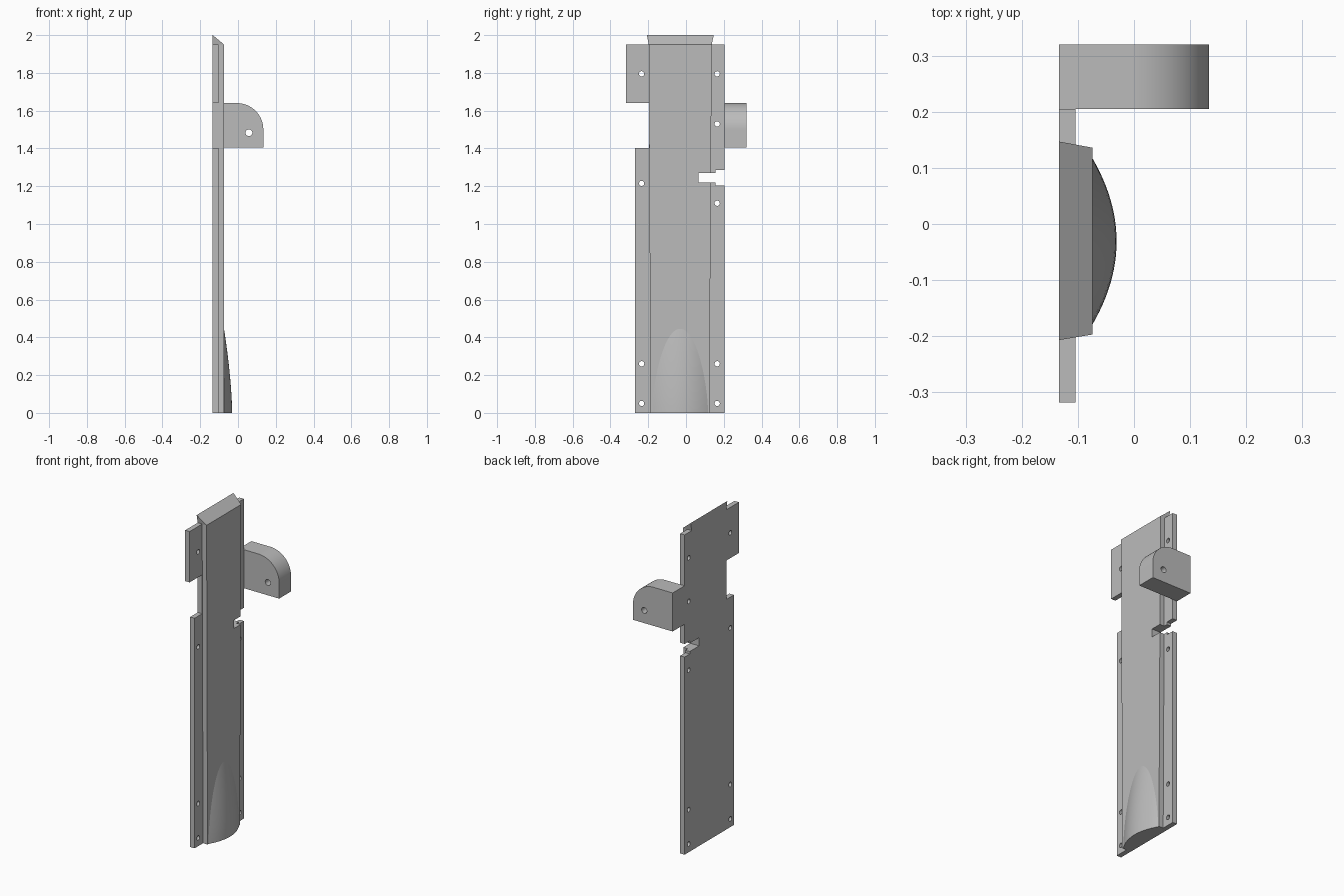
import bpy, bmesh, math

if "Cube" in bpy.data.objects:
    bpy.data.objects.remove(bpy.data.objects["Cube"], do_unlink=True)

grey = bpy.data.materials.new("plain grey")
grey.use_nodes = True
colour = (0.5, 0.5, 0.5, 1)
grey.diffuse_color = colour
grey.node_tree.nodes["Principled BSDF"].inputs["Base Color"].default_value = colour

BACK, STEP, FACE = -0.134, -0.104, -0.074   # depth levels of the plate
EDGE = 0.205                                # bracket side of the plate


def make(name, rings):
    """Loft closed rings of points and cap both ends."""
    bm = bmesh.new()
    loops = [[bm.verts.new(p) for p in ring] for ring in rings]
    n = len(loops[0])
    for a, b in zip(loops, loops[1:]):
        for i in range(n):
            j = (i + 1) % n
            bm.faces.new((a[i], a[j], b[j], b[i]))
    bm.faces.new(loops[0])
    bm.faces.new(loops[-1])
    bmesh.ops.recalc_face_normals(bm, faces=bm.faces)
    mesh = bpy.data.meshes.new(name)
    bm.to_mesh(mesh)
    bm.free()
    obj = bpy.data.objects.new(name, mesh)
    bpy.context.collection.objects.link(obj)
    mesh.materials.append(grey)
    return obj


def slab_x(name, pts, x0, x1):
    return make(name, [[(x, y, z) for y, z in pts] for x in (x0, x1)])


def slab_y(name, pts, y0, y1):
    return make(name, [[(x, y, z) for x, z in pts] for y in (y0, y1)])


def circle(u, v, r, n=20):
    return [(u + r * math.cos(2 * math.pi * i / n),
             v + r * math.sin(2 * math.pi * i / n)) for i in range(n)]


def combine(target, tool, operation):
    mod = target.modifiers.new(operation.lower(), "BOOLEAN")
    mod.operation, mod.object, mod.solver = operation, tool, "EXACT"
    bpy.context.view_layer.objects.active = target
    bpy.ops.object.modifier_apply(modifier=mod.name)
    bpy.data.objects.remove(tool, do_unlink=True)


# Thin mounting plate with side flange, upper tab and stepped slot
plate = slab_x("mounting_plate", [
    (-0.27, 0), (EDGE, 0), (EDGE, 1.205), (0.155, 1.205), (0.155, 1.22),
    (0.065, 1.22), (0.065, 1.27), (0.155, 1.27), (0.155, 1.285), (EDGE, 1.285),
    (EDGE, 1.95), (-0.318, 1.95), (-0.318, 1.64), (-0.197, 1.64),
    (-0.197, 1.403), (-0.27, 1.403)], BACK, STEP)


# Raised spine, slightly narrower at the foot
def spine_ring(y0, y1, z):
    return [(BACK, y0, z), (FACE, y0, z), (FACE, y1, z), (BACK, y1, z)]


spine = make("raised_spine", [spine_ring(-0.188, 0.124, 0),
                              spine_ring(-0.197, 0.136, 1.95)])
slot = slab_x("slot_cutter", [(0.065, 1.22), (0.155, 1.22), (0.155, 1.27),
                              (0.065, 1.27)], -0.2, 0)
combine(spine, slot, "DIFFERENCE")
combine(plate, spine, "UNION")

# Screw holes through both flanges
holes = [(0.165, z) for z in (0.05, 0.26, 1.11, 1.53, 1.795)]
holes += [(-0.235, z) for z in (0.05, 0.26, 1.215, 1.795)]
for y, z in holes:
    combine(plate, slab_x("hole_cutter", circle(y, z, 0.014), -0.2, 0), "DIFFERENCE")

# Sloping, flared wedge on top of the spine
make("top_wedge", [
    [(BACK, -0.197, 1.95), (FACE, -0.197, 1.95), (BACK, -0.207, 2)],
    [(BACK, 0.136, 1.95), (FACE, 0.136, 1.95), (BACK, 0.147, 2)]])

# Side bracket with one rounded corner and a pin hole
R, RIGHT, TOP = 0.14, 0.134, 1.64
arc = [(RIGHT - R + R * math.sin(a), TOP - R + R * math.cos(a))
       for a in (math.pi / 2 * i / 24 for i in range(25))]
bracket = slab_y("side_bracket", [(BACK, 1.405), (BACK, TOP)] + arc +
                 [(RIGHT, 1.405)], EDGE, 0.32)
combine(bracket, slab_y("pin_cutter", circle(0.058, 1.483, 0.018), 0.1, 0.4),
        "DIFFERENCE")

# Swelling at the foot: circular-arc sections that fade out upwards
rings = []
for k in range(25):
    t = 0.998 * (1 - (1 - k / 24) ** 2)
    depth = 0.043 * (1 - t ** 1.6)
    half = 0.148 * math.sqrt(1 - t ** 1.6)
    rings.append([(FACE + depth * (1 - u * u), -0.031 + half * u, 0.445 * t)
                  for u in (i / 12 - 1 for i in range(25))])
swell = make("foot_swelling", rings)

# Smooth the curved surfaces only
for obj in (plate, bracket, swell):
    bpy.ops.object.select_all(action="DESELECT")
    obj.select_set(True)
    bpy.context.view_layer.objects.active = obj
    bpy.ops.object.shade_smooth_by_angle(angle=math.radians(30))
